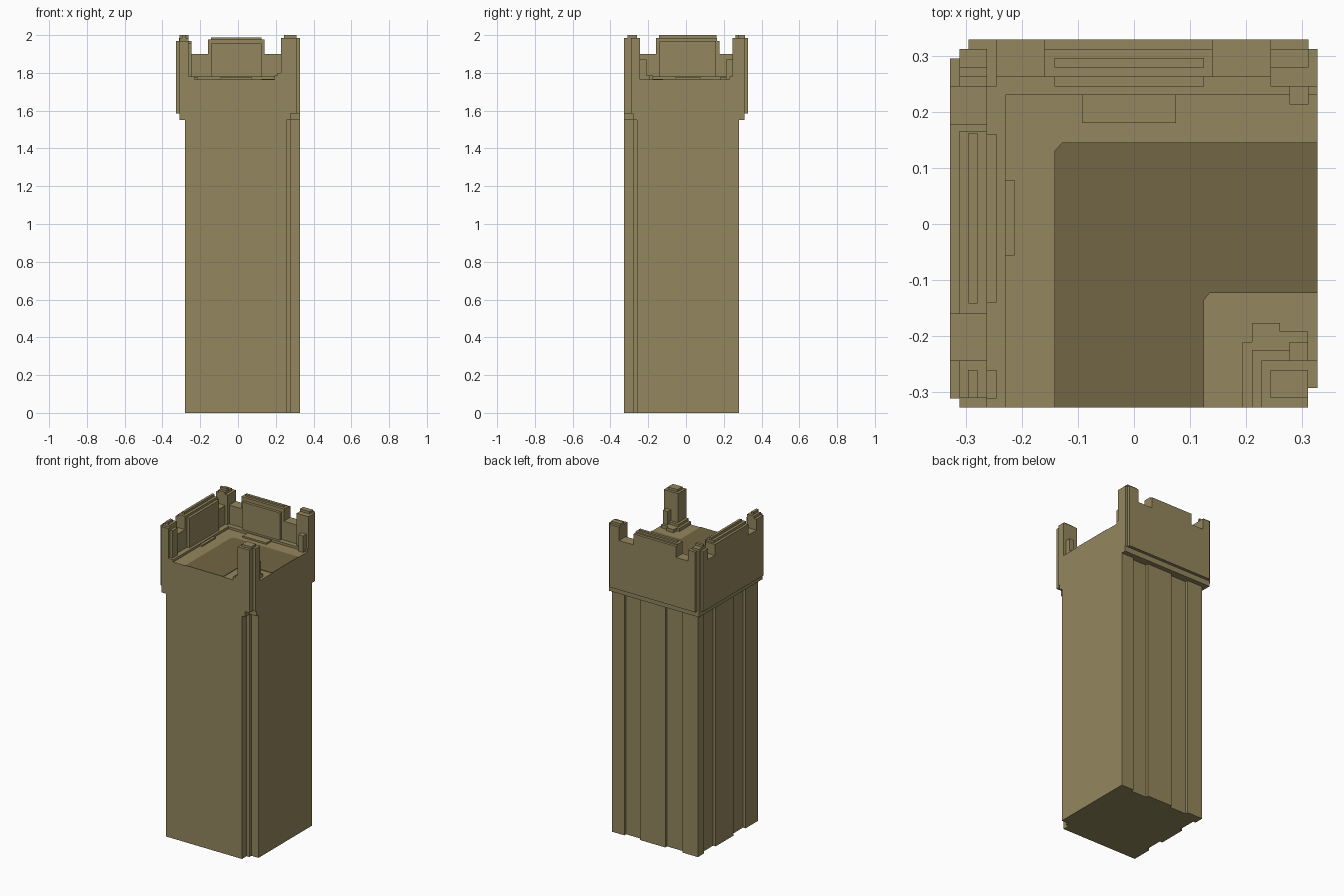
import bpy, bmesh


def material(name, rgb):
    m = bpy.data.materials.new(name)
    m.diffuse_color = (*rgb, 1)
    return m


STONE = material("sand_stone", (0.296, 0.242, 0.112))
DARK = material("dark_floor_stone", (0.168, 0.133, 0.058))


def build(name, layers, mat=STONE):
    """One object from stacked prisms: (outline points, z bottom, z top)."""
    bm = bmesh.new()
    for pts, z0, z1 in layers:
        face = bm.faces.new([bm.verts.new((x, y, z0)) for x, y in pts])
        ret = bmesh.ops.extrude_face_region(bm, geom=[face])
        for v in ret["geom"]:
            if isinstance(v, bmesh.types.BMVert):
                v.co.z = z1
    bmesh.ops.recalc_face_normals(bm, faces=bm.faces)
    me = bpy.data.meshes.new(name)
    bm.to_mesh(me)
    bm.free()
    me.materials.append(mat)
    ob = bpy.data.objects.new(name, me)
    bpy.context.collection.objects.link(ob)
    return ob


def rect(x0, x1, y0, y1):
    return [(x0, y0), (x1, y0), (x1, y1), (x0, y1)]


R = 0.327      # flat front and right sides
FLOOR = 1.765  # top platform height

# shaft: flat front and right, notched corner, pilasters on back and left
notch = [(0.257, -R), (0.257, -0.28), (0.277, -0.28), (0.277, -0.26), (R, -0.26)]
back = [(R, 0.28), (0.24, 0.28), (0.24, 0.262), (0.13, 0.262), (0.13, 0.28),
        (-0.05, 0.28), (-0.05, 0.262), (-0.17, 0.262), (-0.17, 0.28)]
left = [(-0.28, 0.28), (-0.28, 0.22), (-0.262, 0.22), (-0.262, 0.1), (-0.28, 0.1),
        (-0.28, -0.08), (-0.262, -0.08), (-0.262, -0.2), (-0.28, -0.2), (-0.28, -R)]
build("shaft", [(notch + back + left, 0, 1.55)])

# overhanging head with a narrower collar below
collar = [(-0.31, -R), (0.277, -R), (0.277, -0.28), (R, -0.28), (R, 0.31), (-0.31, 0.31)]
outline = [(-0.311, -R), (0.31, -R), (0.31, -0.292), (R, -0.292), (R, 0.312),
           (0.311, 0.312), (0.311, 0.329), (-0.295, 0.329), (-0.295, 0.312),
           (-0.311, 0.312), (-0.311, 0.295), (-0.328, 0.295), (-0.328, -0.311),
           (-0.311, -0.311)]
build("head", [(collar, 1.55, 1.585), (outline, 1.585, FLOOR)])

# painted dark area of the platform
build("dark_floor", [([(-0.142, -R), (0.125, -R), (0.125, -0.135), (0.135, -0.123),
                       (R, -0.123), (R, 0.145), (-0.128, 0.145), (-0.142, 0.13)],
                      FLOOR, FLOOR + 0.003)], DARK)

# parapet walls and the low curb along their foot
build("left_wall", [(rect(-0.328, -0.262, -0.29, 0.295), FLOOR, 1.9)])
build("back_wall", [(rect(-0.295, 0.3, 0.262, 0.329), FLOOR, 1.9)])
build("left_curb", [(rect(-0.262, -0.229, -R, 0.262), FLOOR, 1.78)])
build("back_curb", [(rect(-0.229, R, 0.23, 0.262), FLOOR, 1.78)])
build("left_step", [(rect(-0.229, -0.213, -0.056, 0.078), FLOOR, 1.775)])
build("back_step", [(rect(-0.093, 0.075, 0.18, 0.23), FLOOR, 1.775)])

# wide middle merlons: block, inner panel and raised ridge
build("left_merlon", [(rect(-0.328, -0.262, -0.16, 0.178), 1.9, 1.97),
                      (rect(-0.312, -0.262, -0.16, 0.165), 1.97, 1.985),
                      (rect(-0.262, -0.245, -0.14, 0.16), 1.78, 1.97),
                      (rect(-0.295, -0.279, -0.142, 0.162), 1.985, 2.0)])
build("back_merlon", [(rect(-0.16, 0.14, 0.262, 0.329), 1.9, 1.97),
                      (rect(-0.16, 0.14, 0.262, 0.312), 1.97, 1.978),
                      (rect(-0.142, 0.125, 0.245, 0.262), 1.78, 1.955),
                      (rect(-0.142, 0.125, 0.279, 0.296), 1.978, 1.988)])

# corner merlons with stepped caps
build("front_left_merlon", [
    ([(-0.311, -R), (-0.262, -R), (-0.262, -0.243), (-0.328, -0.243),
      (-0.328, -0.311), (-0.311, -0.311)], FLOOR, 1.97),
    (rect(-0.262, -0.245, -0.311, -0.26), 1.78, 1.955),
    (rect(-0.311, -0.262, -0.31, -0.243), 1.97, 1.985),
    (rect(-0.296, -0.279, -0.31, -0.26), 1.985, 2.0)])
build("back_left_merlon", [
    ([(-0.328, 0.245), (-0.245, 0.245), (-0.245, 0.329), (-0.295, 0.329),
      (-0.295, 0.312), (-0.311, 0.312), (-0.311, 0.295), (-0.328, 0.295)], FLOOR, 1.97),
    (rect(-0.311, -0.262, 0.245, 0.312), 1.97, 1.985),
    (rect(-0.311, -0.262, 0.262, 0.279), 1.985, 2.0)])
build("back_right_merlon", [
    ([(0.227, 0.262), (R, 0.262), (R, 0.312), (0.311, 0.312),
      (0.311, 0.329), (0.227, 0.329)], FLOOR, 1.9),
    ([(0.243, 0.245), (R, 0.245), (R, 0.312), (0.311, 0.312),
      (0.311, 0.329), (0.243, 0.329)], FLOOR, 1.985),
    (rect(0.277, 0.311, 0.213, 0.245), FLOOR, 1.87),
    (rect(0.243, 0.311, 0.279, 0.312), 1.985, 2.0)])

# free-standing corner turret on a stepped foot
build("front_right_turret", [
    ([(0.193, -R), (0.31, -R), (0.31, -0.192), (0.26, -0.192), (0.26, -0.176),
      (0.21, -0.176), (0.21, -0.21), (0.193, -0.21)], FLOOR, 1.785),
    (rect(0.21, 0.31, -R, -0.225), 1.785, 1.8),
    ([(0.227, -R), (0.31, -R), (0.31, -0.292), (R, -0.292), (R, -0.243),
      (0.227, -0.243)], FLOOR, 1.985),
    (rect(0.277, 0.31, -0.243, -0.21), 1.785, 1.87),
    (rect(0.243, 0.31, -0.31, -0.26), 1.985, 2.0)])
